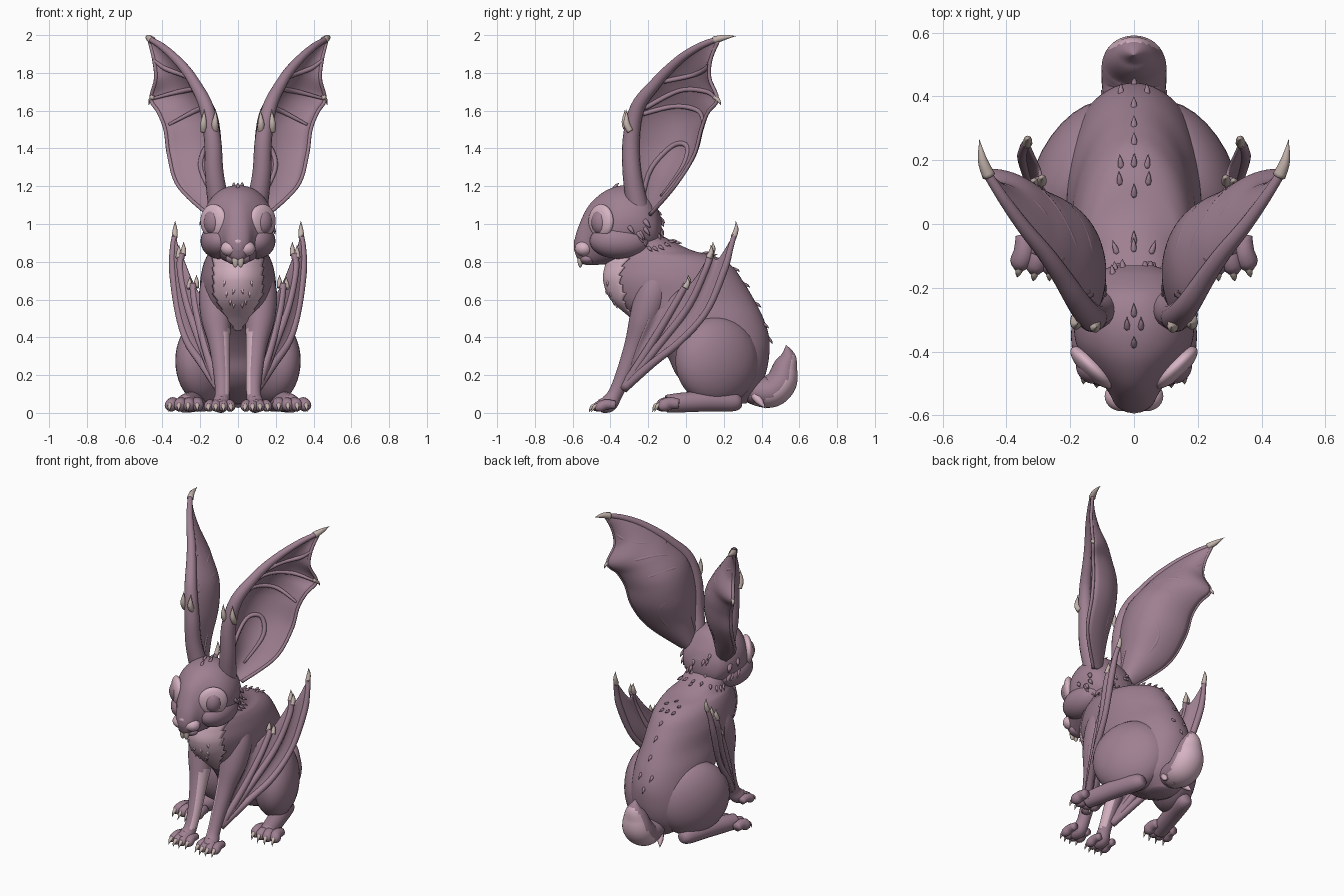
import bpy, math, random
from mathutils import Vector as V, Matrix
from mathutils.bvhtree import BVHTree

if "Cube" in bpy.data.objects:
    bpy.data.objects.remove(bpy.data.objects["Cube"])

random.seed(4)


def material(name, rgb):
    m = bpy.data.materials.new(name)
    m.diffuse_color = (*rgb, 1)
    m.use_nodes = True
    m.node_tree.nodes["Principled BSDF"].inputs["Base Color"].default_value = m.diffuse_color
    return m


FUR = material("mauve_fur", (0.345, 0.215, 0.285))
PINK = material("pale_pink", (0.67, 0.45, 0.54))
HORN = material("horn", (0.56, 0.46, 0.42))


def curve(pts, n):
    """Catmull-Rom samples through points of any size."""
    out, k = [], len(pts) - 1
    for i in range(n):
        f = i / (n - 1) * k
        j = min(int(f), k - 1)
        t = f - j
        p = [pts[max(0, min(k, j + d))] for d in (-1, 0, 1, 2)]
        out.append([0.5 * (2 * b + (c - a) * t + (2 * a - 5 * b + 4 * c - d) * t * t
                    + (3 * b - a - 3 * c + d) * t ** 3) for a, b, c, d in zip(*p)])
    return out


def grid(rows, closed=True):
    """Skin rows of points; closed rows get end caps."""
    m = len(rows[0])
    verts = [V(p) for r in rows for p in r]
    faces = []
    for i in range(len(rows) - 1):
        for j in range(m if closed else m - 1):
            a, b = i * m + j, i * m + (j + 1) % m
            faces.append((a, b, b + m, a + m))
    if closed:
        faces += [tuple(range(m))[::-1], tuple(range(len(verts) - m, len(verts)))]
    return verts, faces


def tube(pts, n=16, sides=14, flat=1.0):
    """Tapered limb through (x, y, z, radius); flat widens it sideways."""
    path = curve(pts, n)
    rows = []
    for i, p in enumerate(path):
        t = (V(path[min(i + 1, n - 1)][:3]) - V(path[max(i - 1, 0)][:3])).normalized()
        a = V((1, 0, 0))
        a = (a - t * a.dot(t)).normalized()
        b = t.cross(a)
        r = max(p[3], 0.0008)
        rows.append([V(p[:3]) + a * r * flat * math.cos(q) + b * r * math.sin(q)
                     for q in (2 * math.pi * k / sides for k in range(sides))])
    return grid(rows)


def ball(c, r, yaw=0, n=20):
    """Ellipsoid turned by yaw degrees about the vertical."""
    m = Matrix.Rotation(math.radians(yaw), 3, 'Z')
    rows = []
    for i in range(n + 1):
        a = math.pi * (0.01 + 0.98 * i / n)
        rows.append([V(c) + m @ V((r[0] * math.sin(a) * math.cos(q), r[1] * math.sin(a) * math.sin(q),
                                   -r[2] * math.cos(a))) for q in (2 * math.pi * k / 28 for k in range(28))])
    return grid(rows)


def build(name, parts, mats, mirror=False, rule=None, thick=0):
    verts, faces = [], []
    for v, f in parts:
        o = len(verts)
        verts += v
        faces += [tuple(i + o for i in q) for q in f]
    me = bpy.data.meshes.new(name)
    me.from_pydata(verts, [], faces)
    for m in mats:
        me.materials.append(m)
    for p in me.polygons:
        p.use_smooth = True
        if rule:
            p.material_index = int(rule(p.center, p.normal))
    ob = bpy.data.objects.new(name, me)
    bpy.context.collection.objects.link(ob)
    if thick:
        s = ob.modifiers.new("thickness", 'SOLIDIFY')
        s.thickness, s.offset = thick, 0
    if mirror:
        ob.modifiers.new("mirror", 'MIRROR').use_mirror_merge = False
    return ob


ANG = [2 * math.pi * k / 64 for k in range(64)]

# Body: level slices (height, front, back, half width)
body_sec = [(.05, .17, .32, .07), (.12, .03, .38, .17), (.2, -.05, .42, .2), (.3, -.1, .44, .21),
            (.4, -.18, .44, .21), (.5, -.28, .41, .21), (.6, -.39, .36, .2), (.7, -.43, .3, .2),
            (.78, -.42, .24, .185), (.83, -.4, .15, .165), (.865, -.38, .02, .14), (.95, -.35, -.15, .12)]
body = grid([[(w * math.cos(a), (f + b) / 2 + (b - f) / 2 * math.sin(a), z) for a in ANG]
             for z, f, b, w in curve(body_sec, 70)])
build("body", [body], [FUR])

# Chest bib: thin pale sheet with a ragged edge, tapering to a point
bib = []
for z, f, b, w in curve(body_sec, 300):
    if .435 < z < .84:
        half = .13 * min(1, ((z - .43) / .2) ** .8) + .012 * ((z * 22) % 1 - .5)
        bib.append([(u / 10 * half, (f + b) / 2 - (b - f) / 2 * math.sqrt(1 - (u / 10 * half / w) ** 2) - .005, z)
                    for u in range(-10, 11)])
build("chest_bib", [grid(bib, False)], [PINK], thick=.008)

# Head: upright slices (depth, bottom, top, half width)
head_sec = [(-.592, .86, .91, .02), (-.57, .81, .985, .055), (-.52, .785, 1.09, .085), (-.45, .785, 1.16, .14),
            (-.38, .79, 1.195, .18), (-.3, .8, 1.205, .188), (-.22, .83, 1.18, .17), (-.16, .87, 1.1, .13),
            (-.13, .92, 1.03, .06)]
head = grid([[(w * math.cos(a), y, (lo + hi) / 2 + (hi - lo) / 2 * math.sin(a)) for a in ANG[::-1]]
             for y, lo, hi, w in curve(head_sec, 70)])
build("head", [head], [FUR])
build("cheeks", [ball((.098, -.35, .91), (.1, .16, .095))], [FUR], True)
build("eye_rings", [ball((.13, -.45, 1.015), (.034, .09, .09), -47)], [PINK], True)
build("eyes", [ball((.133, -.453, 1.01), (.045, .052, .066), -47)], [FUR], True)
build("muzzle", [ball((.04, -.54, .87), (.052, .047, .042))], [PINK], True)
build("nose", [ball((0, -.572, .905), (.03, .022, .022))], [PINK])
build("chin", [ball((0, -.52, .815), (.065, .045, .032))], [FUR])
build("teeth", [ball((.014, -.56, .808), (.017, .014, .038))], [HORN], True)

# Haunches and legs
build("haunches", [ball((.165, .165, .275), (.14, .24, .235), 28)], [FUR], True)
build("front_legs", [tube([(.08, -.12, .8, .06), (.1, -.15, .71, .085), (.115, -.18, .62, .092), (.115, -.22, .5, .08),
                           (.098, -.27, .36, .056), (.085, -.33, .2, .043), (.083, -.375, .1, .039),
                           (.09, -.41, .05, .046), (.095, -.455, .036, .035)], 60, 28)],
      [FUR, PINK], True, lambda c, n: n.x < -.5 and .1 < c.z < .44)
build("hind_feet", [tube([(.17, .29, .06, .03), (.18, .25, .058, .05), (.22, .12, .062, .055),
                          (.26, -.02, .055, .053), (.283, -.1, .048, .048)], 24, 18)], [FUR], True)

# Toes and their claws
toes, claws = [], []
for x0, y0, dx in ((.097, -.44, 0), (.28, -.105, .15)):
    for k in (-1.5, -.5, .5, 1.5):
        front = dx == 0
        x, y, r = x0 + k * (.034 if front else .043), y0 + abs(k) * .012, .027 if front else .033
        g = dx + k * .1
        toes.append(tube([(x, y + .05, r + .014, r * .8), (x, y, r + .018, r), (x + g * .04, y - .035, r + .004, r),
                          (x + g * .055, y - .058, r - .005, r * .4)], 10, 12))
        claws.append(tube([(x + g * .045, y - .045, r + .012, .013), (x + g * .06, y - .066, r + .002, .01),
                           (x + g * .075, y - .08, .004, 0)], 7, 8))
build("toes", toes, [FUR], True)

# Folded wings: fingers fanning out from the wrist, with scalloped skin between
wrist = (.1, -.33, .13)
fingers = [[wrist, (.19, -.18, .26), (.27, -.03, .38), (.318, .11, .54), (.345, .2, .75), (.345, .235, .87), (.335, .255, .94)],
           [wrist, (.19, -.15, .35), (.265, .01, .56), (.305, .1, .75), (.3, .13, .84)],
           [wrist, (.17, -.2, .34), (.22, -.08, .54), (.24, 0, .68)],
           [wrist, (.15, -.26, .35), (.19, -.2, .5), (.18, -.16, .64)]]
skin = []
for a, b in zip(fingers, fingers[1:]):
    for i in range(10):
        t = i / 10
        pull = 1 - .2 * math.sin(math.pi * t)
        ca, cb = curve(a, 61), curve(b, 61)
        row = []
        for s in range(25):
            f = s / 24 * pull * 60
            j, e = min(int(f), 59), f - min(int(f), 59)
            pa, pb = [V(c[j]).lerp(V(c[j + 1]), e) for c in (ca, cb)]
            row.append(pa.lerp(pb, t) + V((-.03, 0, 0)) * math.sin(math.pi * t) * s / 24)
        skin.append(row)
skin.append(curve(fingers[3], 25))
build("wing_skin", [grid(skin, False)], [FUR], True, thick=.01)
build("wing_fingers", [tube([(*p, r) for p, r in zip(f, (.026, .022, .02, .018, .02, .016, .014))], 30, 10)
                       for f in fingers[:3]], [FUR], True)
for x, y, z, h in ((.335, .252, .93, .085), (.29, .13, .835, .07), (.315, .12, .82, .07),
                   (.222, 0, .665, .065), (.258, -.005, .66, .06)):
    claws.append(tube([(x, y, z, .016), (x - .002, y + .014, z + h * .5, .012), (x - .002, y + .012, z + h, 0)], 8, 8))

# Wing-shaped ears: front edge, rear edge and cup depth, from base to tip
lead = [(.095, -.25, 1.06), (.125, -.285, 1.26), (.135, -.29, 1.45), (.168, -.255, 1.62), (.23, -.16, 1.745),
        (.28, -.09, 1.82), (.345, -.01, 1.89), (.41, .08, 1.945), (.465, .165, 1.978)]
rear = [(.16, -.19, 1.05), (.315, -.06, 1.2), (.365, .04, 1.36), (.385, .08, 1.5), (.42, .115, 1.59),
        (.46, .165, 1.66), (.435, .125, 1.77), (.445, .13, 1.87), (.468, .17, 1.968)]
cup = (.04, .115, .155, .16, .125, .09, .05, .02, 0)
ear_rows = curve([(*a, *b, d) for a, b, d in zip(lead, rear, cup)], 81)


def ear(u, v, lift=0):
    r = ear_rows[round(v * 10)]
    return V(r[:3]).lerp(V(r[3:6]), u) + V((-.8, .6, 0)) * ((4 * u * (1 - u)) ** .8 * r[6] - lift)


build("ears", [grid([[ear(u / 24, v / 10) for u in range(25)] for v in range(81)], False)], [FUR], True, thick=.012)
edge = (.06, .05, .045, .038, .03, .026, .022, .018, .014)
build("ear_front_edge", [tube([(*p, r) for p, r in zip(lead, edge)], 50, 16)], [FUR], True)
rib_paths = [((.05, 3), (.25, 4), (.6, 4.7), (1, 5)), ((.05, 2.8), (.3, 3.3), (.65, 3.5), (.97, 3.2)),
             ((.1, .3), (.2, 1.2), (.4, 2), (.62, 2.1), (.72, 1.5), (.6, .6)),
             ((.05, 4.2), (.3, 5.2), (.7, 6.2), (1, 7))]
ribs = [tube([(*ear(u, v, .006), .013 if i < len(p) - 1 else .007) for i, (u, v) in enumerate(p)], 24, 10)
        for p in rib_paths]
ribs.append(tube([(*p, .01) for p in rear], 50, 8))
build("ear_ribs", ribs, [FUR], True)
claws.append(tube([(.455, .15, 1.973, .021), (.475, .2, 1.987, .015), (.485, .265, 1.995, 0)], 8, 10))
claws.append(tube([(.45, .15, 1.675, .014), (.465, .172, 1.655, .01), (.472, .185, 1.63, 0)], 8, 8))
for x, y in ((.122, -.305), (.182, -.295)):
    claws.append(tube([(x, y, 1.49, .017), (x, y - .02, 1.535, .017), (x - .004, y - .018, 1.605, 0)], 8, 10))
build("claws", claws, [HORN], True)

# Upturned tail with a pale underside
build("tail", [tube([(0, .3, .14, .06), (0, .38, .115, .078), (0, .455, .115, .085), (0, .505, .165, .083),
                     (0, .525, .24, .066), (0, .54, .3, .042), (0, .53, .36, 0)], 40, 32, 1.2)],
      [FUR, PINK], rule=lambda c, n: n.y * .8 - n.z * .6 > .28 and c.y > .36)

# Fur tufts lying along the surfaces
trees = {"body": BVHTree.FromPolygons(*body), "head": BVHTree.FromPolygons(*head)}


def tuft(where, point, flow, size=.04):
    p, n, _, _ = trees[where].find_nearest(V(point))
    if n.dot(p - V((0, 0 if where == "body" else -.35, .5 if where == "body" else 1))) < 0:
        n = -n
    f = V(flow)
    d = (f - n * f.dot(n)).normalized() * .9 + n * .35
    q = [p - n * .008, p + d * size * .5, p + d * size]
    return tube([(*q[0], size * .28), (*q[1], size * .18), (*q[2], 0)], 6, 7)


fur = [tuft("body", (x, y, z), (0, .8, -.5)) for x, y, z in
       ((0, -.06, .9), (0, .1, .9), (.05, .14, .88), (-.05, .14, .88), (0, .2, .85), (.05, .2, .85),
        (-.05, .2, .85), (0, .27, .78), (0, .33, .7), (0, .4, .6), (.05, .43, .48), (-.05, .43, .48), (0, .46, .4))]
for k in range(11):
    a = math.pi * (k / 10)
    fur.append(tuft("body", (.15 * math.cos(a), -.2 + .1 * math.sin(a), .88), (math.cos(a) * .5, .6, -.6)))
for s in (-1, 1):
    for k in range(10):
        y, z = random.uniform(-.3, -.17), random.uniform(.85, 1.05)
        fur.append(tuft("head", (s * .25, y, z), (s * .2, .6, -.8), .05))
    for k in range(5):
        fur.append(tuft("head", (s * random.uniform(.01, .1), -.12, random.uniform(.9, 1.12)), (0, .5, -1)))
fur += [tuft("head", (x, y, 1.25), (0, .7, .4)) for x, y in ((0, -.4), (.03, -.33), (-.03, -.33), (0, -.28))]
build("fur_tufts", fur, [FUR])
chest = [tuft("body", (s * w, -.5, z), (s * .2, -.1, -1)) for s in (-1, 1)
         for w, z in ((.125, .7), (.115, .61), (.08, .53), (.04, .47), (.04, .64))]
build("chest_tufts", chest, [PINK])
build("tail_tufts", [tube([(x, .36, .1, .025), (x * 1.4, .39, .06, .02), (x * 1.7, .42, .025, 0)], 7, 8)
                     for x in (-.06, -.02, .02, .06)], [PINK])
